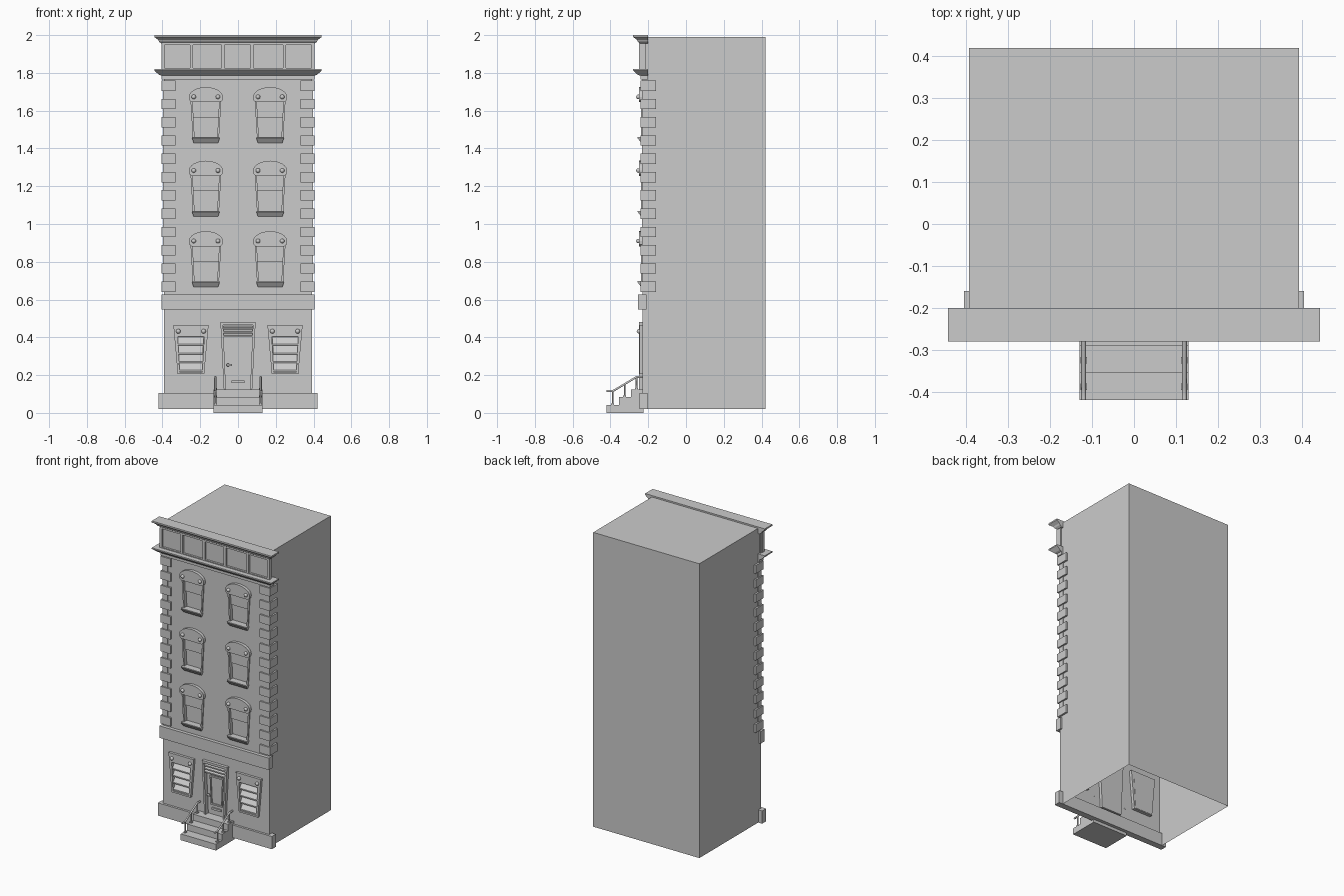
import bpy, bmesh, math

if "Cube" in bpy.data.objects:
    bpy.data.objects.remove(bpy.data.objects["Cube"])

WALL = -0.23            # y of the facade plane
HALF = 0.393            # half width of the building


def finish(bm, name, smooth=False):
    bmesh.ops.remove_doubles(bm, verts=bm.verts[:], dist=1e-5)
    bmesh.ops.recalc_face_normals(bm, faces=bm.faces[:])
    for f in bm.faces:
        f.smooth = smooth
    me = bpy.data.meshes.new(name)
    bm.to_mesh(me)
    bm.free()
    ob = bpy.data.objects.new(name, me)
    bpy.context.collection.objects.link(ob)
    return ob


def loft(name, loops, cap=True):
    """Skin a list of closed point loops; cap the two ends."""
    bm = bmesh.new()
    rows = [[bm.verts.new(p) for p in lp] for lp in loops]
    n = len(rows[0])
    for a, b in zip(rows, rows[1:]):
        for i in range(n):
            bm.faces.new((a[i], a[(i + 1) % n], b[(i + 1) % n], b[i]))
    if cap:
        bm.faces.new(rows[0])
        bm.faces.new(rows[-1])
    return finish(bm, name)


def plate(name, pts, y0, y1):
    """Extrude an xz outline along y."""
    return loft(name, [[(x, y, z) for x, z in pts] for y in (y0, y1)])


def bar(name, pts, x0, x1):
    """Extrude a yz profile along x."""
    return loft(name, [[(x, y, z) for y, z in pts] for x in (x0, x1)])


def box(name, x0, x1, y0, y1, z0, z1):
    return plate(name, [(x0, z0), (x1, z0), (x1, z1), (x0, z1)], y0, y1)


def ring(name, outer, inner, y0, y1):
    """Frame between two xz outlines."""
    loops = [[(x, y, z) for x, z in o]
             for o, y in ((outer, y0), (outer, y1), (inner, y1), (inner, y0), (outer, y0))]
    return loft(name, loops, cap=False)


def trap(cx, zb, hb, zt, ht):
    return [(cx - hb, zb), (cx + hb, zb), (cx + ht, zt), (cx - ht, zt)]


def moulding(name, profile):
    """Mitred front moulding; profile is (projection, z)."""
    loops = []
    for o, z in profile:
        w, f = HALF + o, WALL - o
        loops.append([(-w, f, z), (w, f, z), (w, -0.2, z), (-w, -0.2, z)])
    return loft(name, loops)


def knob(name, x, y, z, r):
    bm = bmesh.new()
    bmesh.ops.create_uvsphere(bm, u_segments=12, v_segments=8, radius=r)
    bmesh.ops.translate(bm, verts=bm.verts[:], vec=(x, y, z))
    return finish(bm, name, True)


def tube(name, pts, r):
    cu = bpy.data.curves.new(name, 'CURVE')
    cu.dimensions = '3D'
    cu.bevel_depth = r
    cu.bevel_resolution = 1
    cu.use_fill_caps = True
    sp = cu.splines.new('POLY')
    sp.points.add(len(pts) - 1)
    for p, c in zip(sp.points, pts):
        p.co = (*c, 1)
    tmp = bpy.data.objects.new(name + "_path", cu)
    bpy.context.collection.objects.link(tmp)
    bpy.context.view_layer.update()
    me = bpy.data.meshes.new_from_object(tmp.evaluated_get(bpy.context.evaluated_depsgraph_get()))
    bpy.data.objects.remove(tmp)
    ob = bpy.data.objects.new(name, me)
    bpy.context.collection.objects.link(ob)
    return ob


# openings in the facade
uppers = [(s * 0.17, dz) for dz in (0, -0.39, -0.763) for s in (-1, 1)]
upper_open = [trap(cx, 1.46 + dz, 0.06, 1.68 + dz, 0.072) for cx, dz in uppers]
shutter_open = [trap(s * 0.249, 0.216, 0.06, 0.405, 0.07) for s in (-1, 1)]
door_open = trap(0, 0.125, 0.064, 0.465, 0.079)

# building shell, open underneath, facade pierced by the openings
bm = bmesh.new()
for outline in [[(-HALF, 0.02), (HALF, 0.02), (HALF, 1.99), (-HALF, 1.99)],
                *upper_open, *shutter_open, door_open]:
    vs = [bm.verts.new((x, WALL, z)) for x, z in outline]
    for a, b in zip(vs, vs[1:] + vs[:1]):
        bm.edges.new((a, b))
bmesh.ops.triangle_fill(bm, use_beauty=True, use_dissolve=False, edges=bm.edges[:], normal=(0, -1, 0))
B = 0.42
for quad in [[(-HALF, WALL), (-HALF, B)], [(-HALF, B), (HALF, B)], [(HALF, B), (HALF, WALL)]]:
    (xa, ya), (xb, yb) = quad
    bm.faces.new([bm.verts.new(p) for p in
                  ((xa, ya, 0.02), (xb, yb, 0.02), (xb, yb, 1.99), (xa, ya, 1.99))])
bm.faces.new([bm.verts.new(p) for p in
              ((-HALF, WALL, 1.99), (HALF, WALL, 1.99), (HALF, B, 1.99), (-HALF, B, 1.99))])
finish(bm, "building_shell")

# plinth, string course, cornices
box("plinth", -0.422, 0.422, -0.245, -0.203, 0.02, 0.105)
box("string_course", -0.405, 0.405, -0.253, -0.21, 0.548, 0.628)
moulding("lower_cornice", [(0.012, 1.765), (0.012, 1.785), (0.025, 1.79), (0.05, 1.812), (0.05, 1.82)])
moulding("upper_cornice", [(0.012, 1.955), (0.025, 1.965), (0.03, 1.975), (0.05, 1.99), (0.05, 2.0)])

# frieze with five recessed panels
box("frieze_back", -0.403, 0.403, -0.235, -0.215, 1.82, 1.96)
box("frieze_bottom_rail", -0.405, 0.405, -0.248, -0.23, 1.815, 1.826)
box("frieze_top_rail", -0.405, 0.405, -0.248, -0.23, 1.948, 1.965)
for x in (-0.398, -0.245, -0.08, 0.075, 0.245, 0.398):
    box("frieze_stile", x - 0.008, x + 0.008, -0.248, -0.23, 1.82, 1.955)


# corner quoins: L-shaped blocks, wide and narrow in turn
def quoin(name, s, out, wx, wy, z0, z1):
    e, f = HALF + out, WALL - out
    pts = [(e, f), (e, wy), (HALF - 0.005, wy), (HALF - 0.005, WALL + 0.005), (wx, WALL + 0.005), (wx, f)]
    loft(name, [[(s * x, y, z) for x, y in pts] for z in (z0, z1)])


for s in (-1, 1):
    for i in range(12):
        z = 0.64 + i * 0.0968
        quoin("quoin_wide", s, 0.012, 0.33, -0.16, z, z + 0.055)
        if i < 11:
            quoin("quoin_narrow", s, 0.004, 0.357, -0.195, z + 0.055, z + 0.0968)

# upper windows
for (cx, dz), hole in zip(uppers, upper_open):
    outer = trap(cx, 1.45 + dz, 0.069, 1.68 + dz, 0.083)
    ring("window_frame", outer, hole, -0.21, -0.238)
    plate("window_pane", trap(cx, 1.455 + dz, 0.062, 1.68 + dz, 0.074), -0.212, -0.208)
    plate("upper_sash", trap(cx, 1.565 + dz, 0.066, 1.68 + dz, 0.072), -0.222, -0.211)
    hood = [(cx - 0.076, 1.645 + dz), (cx + 0.076, 1.645 + dz), (cx + 0.088, 1.655 + dz)]
    for i in range(13):
        a = math.pi * i / 12
        hood.append((cx + 0.09 * math.cos(a), 1.672 + dz + 0.053 * math.sin(a)))
    hood.append((cx - 0.088, 1.655 + dz))
    plate("window_hood", hood, -0.222, -0.25)
    t, b = 1.46 + dz, 1.43 + dz
    loft("window_sill", [[(cx - w, WALL - o, z), (cx + w, WALL - o, z), (cx + w, -0.212, z), (cx - w, -0.212, z)]
                         for w, o, z in ((0.065, 0.008, b), (0.073, 0.026, t - 0.006), (0.073, 0.026, t))])
    for s in (-1, 1):
        knob("hood_rosette", cx + s * 0.064, -0.252, 1.673 + dz, 0.012)

# ground floor shuttered windows
for s, hole in zip((-1, 1), shutter_open):
    cx = s * 0.249
    ring("shutter_frame", trap(cx, 0.205, 0.07, 0.465, 0.093), hole, -0.21, -0.247)
    plate("shutter_back", trap(cx, 0.21, 0.062, 0.41, 0.072), -0.212, -0.208)
    for i in range(4):
        z = 0.218 + i * 0.046
        w = 0.06 + 0.01 * (z - 0.216) / 0.19
        bar("shutter_slat", [(-0.212, z + 0.046), (-0.242, z + 0.008), (-0.242, z), (-0.212, z + 0.02)],
            cx - w, cx + w)
    for k in (-1, 1):
        knob("shutter_rosette", cx + k * 0.067, -0.249, 0.432, 0.012)

# front door with louvred transom, panels, handle and letter slot
ring("door_frame", trap(0, 0.12, 0.075, 0.48, 0.093), door_open, -0.21, -0.25)
plate("door_leaf", trap(0, 0.12, 0.066, 0.465, 0.08), -0.222, -0.21)
for i in range(3):
    z = 0.402 + i * 0.021
    bar("transom_slat", [(-0.22, z + 0.018), (-0.246, z + 0.008), (-0.246, z), (-0.22, z)], -0.077, 0.077)
for z0, z1 in ((0.19, 0.385),):
    ring("door_panel_moulding", trap(0, z0, 0.042, z1, 0.05), trap(0, z0 + 0.01, 0.034, z1 - 0.01, 0.042),
         -0.22, -0.229)
box("letter_slot", -0.035, 0.035, -0.23, -0.22, 0.158, 0.172)
knob("door_knob", -0.053, -0.238, 0.254, 0.009)
box("door_handle", -0.055, -0.033, -0.246, -0.238, 0.249, 0.258)

# entrance steps
bar("front_steps", [(-0.42, 0), (-0.42, 0.042), (-0.355, 0.042), (-0.355, 0.084),
                    (-0.29, 0.084), (-0.29, 0.125), (-0.225, 0.125), (-0.225, 0)], -0.13, 0.13)

# stair railings
for s in (-1, 1):
    x = s * 0.12
    tube("handrail", [(x, -0.42, 0.115), (x, -0.388, 0.115), (x, -0.262, 0.19), (x, -0.228, 0.19)], 0.006)
    for y, z0, z1 in ((-0.388, 0.042, 0.115), (-0.325, 0.084, 0.152), (-0.262, 0.125, 0.19)):
        tube("railing_post", [(x, y, z0), (x, y, z1)], 0.005)
        box("post_foot", x - 0.008, x + 0.008, y - 0.008, y + 0.008, z0, z0 + 0.007)
